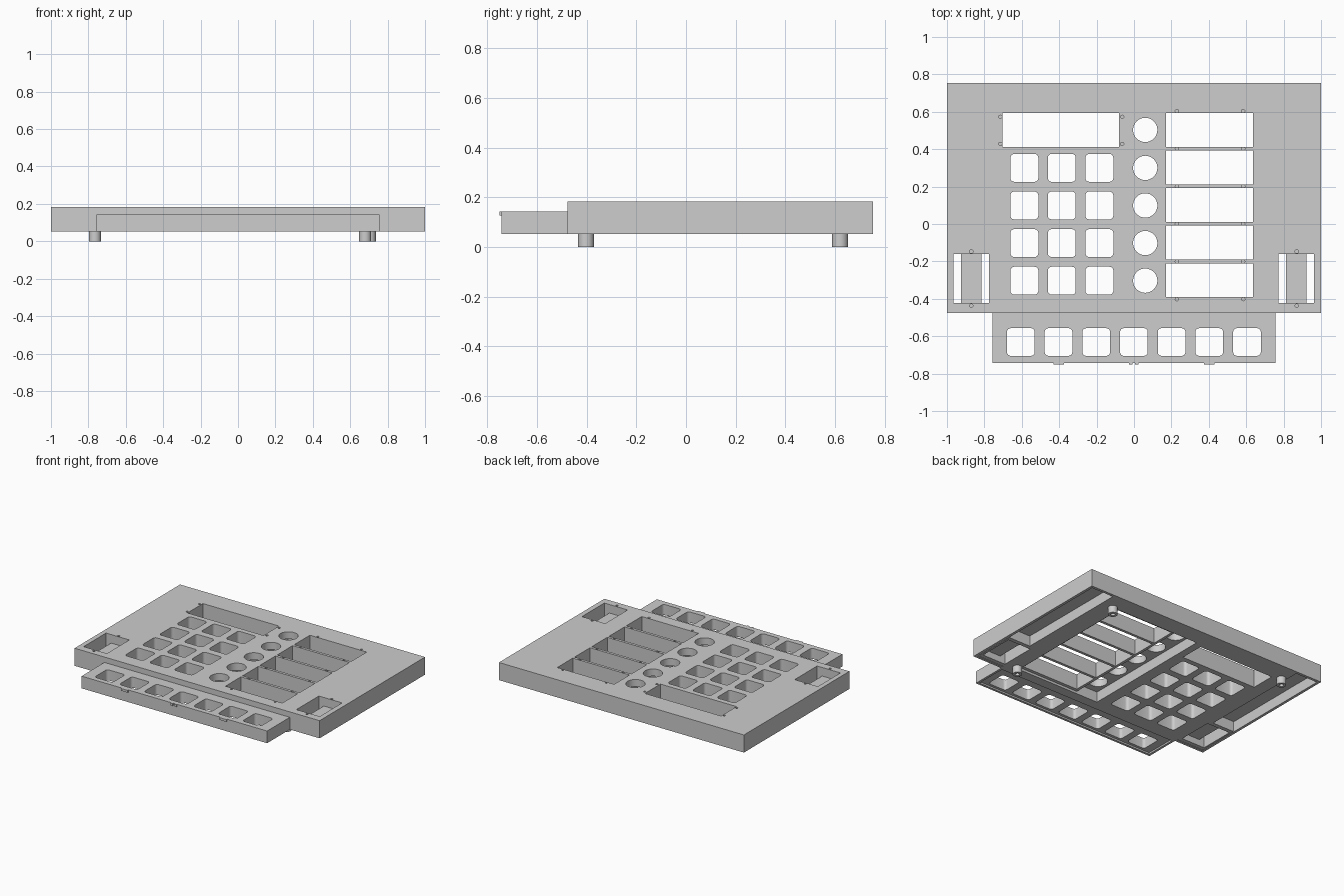
import bpy, bmesh, math

cube = bpy.data.objects.get("Cube")
if cube:
    bpy.data.objects.remove(cube, do_unlink=True)

GREY = (0.61, 0.61, 0.61, 1)
grey = bpy.data.materials.new("light_grey_plastic")
grey.use_nodes = True
grey.diffuse_color = GREY
for node in grey.node_tree.nodes:
    if node.type == 'BSDF_PRINCIPLED':
        node.inputs["Base Color"].default_value = GREY


def rect(x0, x1, y0, y1):
    return [(x0, y0), (x1, y0), (x1, y1), (x0, y1)]


def circle(x, y, r, n=32):
    return [(x + r * math.cos(math.tau * i / n), y + r * math.sin(math.tau * i / n))
            for i in range(n)]


def rounded(x, y, size, r=0.02, steps=4):
    """Square key opening with rounded corners."""
    pts = []
    half = size / 2 - r
    for q, (sx, sy) in enumerate([(1, 1), (-1, 1), (-1, -1), (1, -1)]):
        for i in range(steps + 1):
            a = math.pi / 2 * (q + i / steps)
            pts.append((x + sx * half + r * math.cos(a), y + sy * half + r * math.sin(a)))
    return pts


def panel(name, z0, z1, outline, holes=()):
    """Extrude a flat outline with holes cut through it."""
    curve = bpy.data.curves.new(name, 'CURVE')
    curve.dimensions = '2D'
    curve.fill_mode = 'BOTH'
    curve.extrude = (z1 - z0) / 2
    for pts in [outline, *holes]:
        spline = curve.splines.new('POLY')
        spline.points.add(len(pts) - 1)
        for p, (x, y) in zip(spline.points, pts):
            p.co = (x, y, 0, 1)
        spline.use_cyclic_u = True
    temp = bpy.data.objects.new(name + "_outline", curve)
    bpy.context.collection.objects.link(temp)
    graph = bpy.context.evaluated_depsgraph_get()
    mesh = bpy.data.meshes.new_from_object(temp.evaluated_get(graph))
    bpy.data.objects.remove(temp, do_unlink=True)
    bm = bmesh.new()
    bm.from_mesh(mesh)
    bmesh.ops.remove_doubles(bm, verts=bm.verts, dist=0.0001)
    bmesh.ops.translate(bm, verts=bm.verts, vec=(0, 0, (z0 + z1) / 2))
    bmesh.ops.recalc_face_normals(bm, faces=bm.faces)
    bm.to_mesh(mesh)
    bm.free()
    mesh.materials.clear()
    mesh.materials.append(grey)
    obj = bpy.data.objects.new(name, mesh)
    bpy.context.collection.objects.link(obj)
    bpy.ops.object.select_all(action='DESELECT')
    obj.select_set(True)
    bpy.context.view_layer.objects.active = obj
    bpy.ops.object.shade_smooth_by_angle(angle=math.radians(30))
    return obj


# Levels
BOTTOM, CEILING, SKIN, TOP = 0.053, 0.13, 0.163, 0.183
FRONT_TOP = 0.143

# Openings in the main deck
rows = [0.3 - 0.201 * i for i in range(4)]
keys = [rounded(x, y, 0.149) for x in (-0.586, -0.386, -0.185) for y in rows]
dials = [circle(0.06, y, 0.065) for y in [0.503] + rows]
displays = [rect(0.171, 0.635, 0.413 - 0.201 * i, 0.594 - 0.201 * i) for i in range(5)]
screen = rect(-0.702, -0.081, 0.413, 0.594)
pockets = [rect(0.772, 0.962, -0.422, -0.16), rect(-0.965, -0.775, -0.422, -0.16)]
openings = keys + dials + displays + [screen] + pockets

# Blind screw holes beside the openings
spots = [(x, 0.604 - 0.2012 * i) for x in (0.229, 0.584) for i in range(6)]
spots += [(x, y) for x in (-0.715, -0.063) for y in (0.573, 0.428)]
spots += [(x, y) for x in (-0.87, 0.87) for y in (-0.147, -0.437)]
screws = [circle(x, y, 0.009, 12) for x, y in spots]

# Main deck
body = rect(-1, 1, -0.477, 0.753)
panel("deck_skin", SKIN, TOP, body, openings + screws)
panel("deck_plate", CEILING, SKIN, body, openings)
panel("outer_wall", BOTTOM, CEILING, body, [rect(-0.98, 0.98, -0.457, 0.733)])

# Thick core that carries the keys and the screen, recessed under dials and displays
core = [(-0.76, -0.457), (0.76, -0.457), (0.76, -0.13), (0.8, -0.13),
        (0.8, 0.733), (-0.8, 0.733), (-0.8, -0.13), (-0.76, -0.13)]
panel("deck_core", BOTTOM, CEILING, core,
      keys + [screen, rect(-0.025, 0.655, -0.415, 0.62)])
panel("display_frame", 0.07, CEILING, rect(0.151, 0.655, -0.415, 0.62), displays)

# Side pockets with raised trays
for side, hole in zip(("left", "right"), pockets):
    (x0, y0), (x1, y1) = hole[0], hole[2]
    panel(side + "_pocket_frame", BOTTOM, CEILING,
          rect(x0 - 0.012, x1 + 0.015, y0 - 0.03, y1 + 0.03), [hole])
    mid = (x0 + x1) / 2
    panel(side + "_pocket_tray", 0.1, 0.12, rect(mid - 0.054, mid + 0.054, y0, y1))

# Lower front keypad
front = rect(-0.757, 0.757, -0.742, -0.477)
front_keys = [rounded(-0.605 + 0.2015 * i, -0.631, 0.148) for i in range(7)]
panel("front_plate", 0.065, FRONT_TOP, front, front_keys)
panel("front_wall", BOTTOM, 0.065, front, [rect(-0.74, 0.74, -0.725, -0.49)])
for i, (x, w) in enumerate([(-0.403, 0.055), (-0.018, 0.018), (0.014, 0.018), (0.403, 0.055)]):
    panel("front_tab_%d" % (i + 1), 0.126, FRONT_TOP, rect(x - w / 2, x + w / 2, -0.75, -0.742))

# Hollow feet
for name, x, y in [("back_left_foot", 0.705, 0.62), ("front_left_foot", 0.68, -0.402),
                   ("back_right_foot", -0.765, 0.62)]:
    panel(name, 0, BOTTOM, circle(x, y, 0.032), [circle(x, y, 0.015, 16)])
